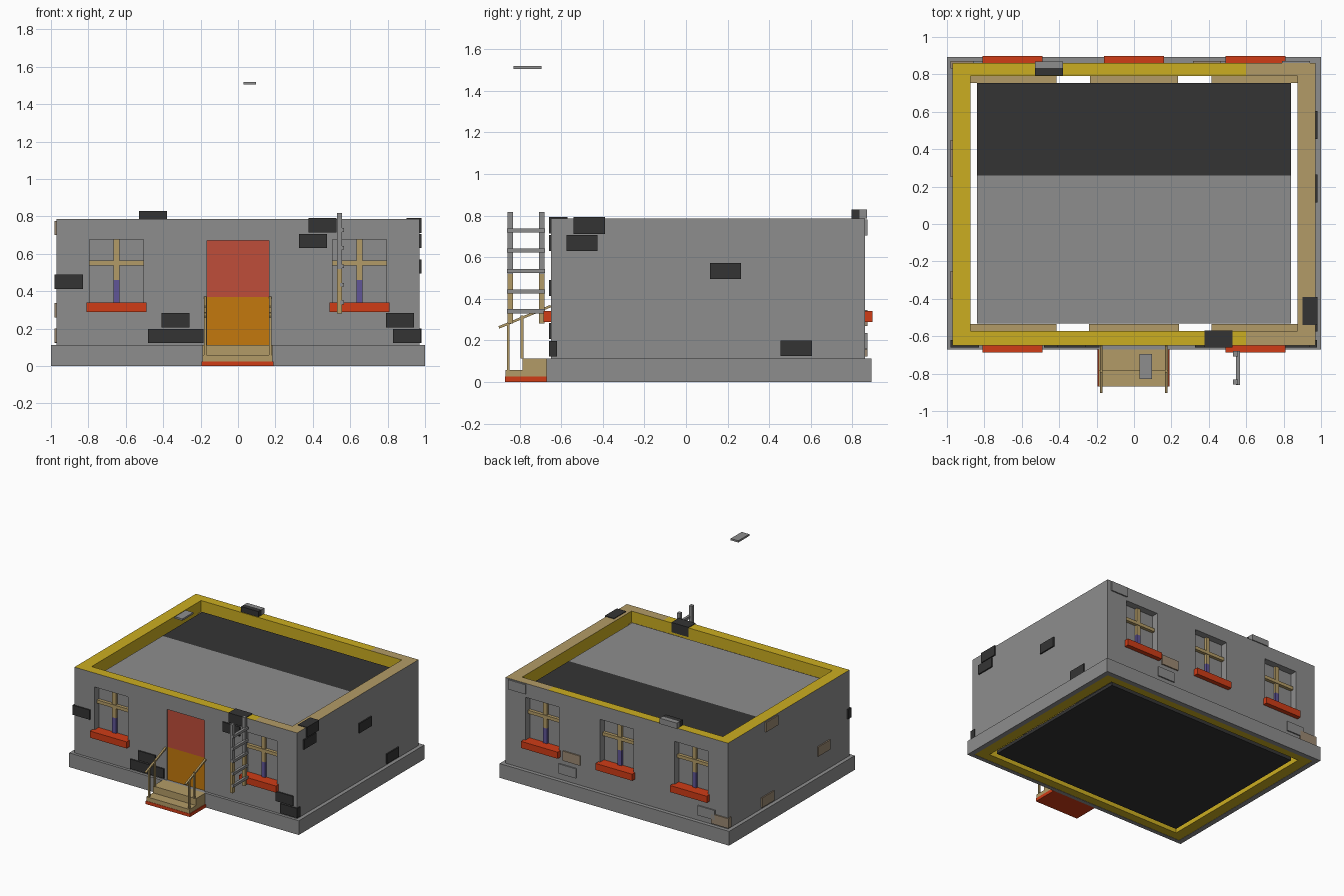
import bpy, bmesh, math
from mathutils import Vector

if "Cube" in bpy.data.objects:
    bpy.data.objects.remove(bpy.data.objects["Cube"])


def mat(name, r, g, b):
    m = bpy.data.materials.new(name)
    m.diffuse_color = (r, g, b, 1)
    m.use_nodes = True
    m.node_tree.nodes["Principled BSDF"].inputs["Base Color"].default_value = m.diffuse_color
    return m


GREY = mat("stone grey", .27, .27, .27)
DARK = mat("dark grey", .034, .034, .034)
YELLOW = mat("yellow", .60, .42, .015)
TAN = mat("tan", .45, .33, .135)
SILL = mat("sill red", .63, .045, .008)
RED = mat("door red", .52, .075, .042)
ORANGE = mat("door orange", .55, .19, .004)
PURPLE = mat("purple", .115, .09, .31)
TAUPE = mat("taupe", .33, .25, .17)


def add_box(bm, x0, x1, y0, y1, z0, z1):
    vs = bmesh.ops.create_cube(bm, size=1)["verts"]
    for v in vs:
        v.co = ((x0 + x1) / 2 + v.co.x * (x1 - x0),
                (y0 + y1) / 2 + v.co.y * (y1 - y0),
                (z0 + z1) / 2 + v.co.z * (z1 - z0))


def finish(name, bm, *mats):
    me = bpy.data.meshes.new(name)
    bm.to_mesh(me)
    bm.free()
    for m in mats:
        me.materials.append(m)
    ob = bpy.data.objects.new(name, me)
    bpy.context.collection.objects.link(ob)
    return ob


def boxes(name, m, *dims):
    bm = bmesh.new()
    for d in dims:
        add_box(bm, *d)
    return finish(name, bm, m)


def ring(name, outer, inner, z0, z1, *mats):
    """Rectangular wall ring from two (x0, x1, y0, y1) outlines."""
    bm = bmesh.new()
    loops = []
    for (x0, x1, y0, y1) in (outer, inner):
        for z in (z0, z1):
            loops.append([bm.verts.new((x, y, z)) for x, y in
                          ((x0, y0), (x1, y0), (x1, y1), (x0, y1))])
    ob_, ot, ib, it = loops
    for a, b in ((ob_, ot), (ot, it), (it, ib), (ib, ob_)):
        for i in range(4):
            j = (i + 1) % 4
            bm.faces.new((a[i], a[j], b[j], b[i]))
    bmesh.ops.recalc_face_normals(bm, faces=bm.faces)
    return finish(name, bm, *mats)


WX, WF, WB = .97, -.65, .862           # outer wall planes
IX, IF, IB = .875, -.572, .79          # inner wall planes
TOP = .787
WINDOWS = [(-.65, -1), (.65, -1), (-.65, 1), (0, 1), (.65, 1)]   # x, side

# Foundation and hollow walls
ring("foundation", (-1, 1, -.672, .892), (-.96, .96, -.64, .852), 0, .112, GREY)
walls = ring("walls", (-WX, WX, WF, WB), (-IX, IX, IF, IB), .002, TOP, GREY, YELLOW, TAN)

# Window and door openings
bm = bmesh.new()
for x, s in WINDOWS:
    y0, y1 = (-.7, -.5) if s < 0 else (.7, .95)
    add_box(bm, x - .145, x + .145, y0, y1, .335, .677)
add_box(bm, -.165, .165, -.75, -.5, .112, .67)
cutter = finish("opening_cutter", bm, GREY)
cutter.hide_render = True
mod = walls.modifiers.new("openings", "BOOLEAN")
mod.object = cutter
mod.operation = "DIFFERENCE"
mod.solver = "EXACT"
bpy.context.view_layer.objects.active = walls
bpy.ops.object.modifier_apply(modifier=mod.name)
bpy.data.objects.remove(cutter)

# Wall colours: grey outside, yellow inside and on top, tan on top at the right end
bm = bmesh.new()
bm.from_mesh(walls.data)
bmesh.ops.bisect_plane(bm, geom=bm.verts[:] + bm.edges[:] + bm.faces[:],
                       plane_co=(.6, 0, 0), plane_no=(1, 0, 0))
bmesh.ops.triangulate(bm, faces=bm.faces)
for f in bm.faces:
    c, n = f.calc_center_median(), f.normal
    inner = abs(c.x) < IX + .002 and IF - .002 < c.y < IB + .002
    f.material_index = 0
    if inner or c.z < .01:
        f.material_index = 1
    elif n.z > .5 and c.z > TOP - .01:
        f.material_index = 2 if c.x > .6 else 1
bm.to_mesh(walls.data)
bm.free()

# Roof panel in two colours, and the floor
boxes("roof_front", GREY, (-.84, .84, -.532, .26, .70, .72))
boxes("roof_back", DARK, (-.84, .84, .26, .755, .70, .72))
boxes("floor", DARK, (-.84, .84, -.532, .755, .004, .03))

# Windows: pane, glazing bars, sill and inner casing
for i, (x, s) in enumerate(WINDOWS):
    face, back = (WF, IF) if s < 0 else (WB, IB)

    def span(a, b):                    # depths measured outwards from the wall
        return tuple(sorted((face + s * a, face + s * b)))
    boxes(f"window_pane_{i}", GREY, (x - .15, x + .15, *span(-.065, -.055), .33, .68))
    boxes(f"window_bar_{i}", TAN,
          (x - .016, x + .016, *span(-.055, -.035), .46, .677),
          (x - .145, x + .145, *span(-.055, -.03), .538, .564))
    boxes(f"window_lower_bar_{i}", PURPLE, (x - .016, x + .016, *span(-.055, -.035), .335, .46))
    boxes(f"window_sill_{i}", SILL, (x - .16, x + .16, *span(-.05, .036), .288, .34))
    y0, y1 = sorted((back, back + -s * .037))
    boxes(f"window_casing_{i}", TAN, (x - .235, x + .235, y0, y1, .28, .698))

# Door
boxes("door_upper", RED, (-.165, .165, -.64, -.60, .37, .67))
boxes("door_lower", ORANGE, (-.165, .165, -.64, -.60, .112, .37))
boxes("door_casing", TAN, (-.24, .24, IF, -.535, .1, .698))

# Steps with railings on both sides
boxes("step_base", SILL, (-.195, .19, -.87, -.66, 0, .025))
boxes("steps", TAN, (-.19, .185, -.868, -.785, .025, .058), (-.19, .185, -.787, -.66, .025, .112))
for name, x in (("left", -.175), ("right", .172)):
    boxes(f"railing_posts_{name}", TAN, (x - .006, x + .006, -.862, -.848, .058, .285),
          (x - .006, x + .006, -.795, -.781, .112, .32))
    bm = bmesh.new()
    a, b = Vector((x, -.9, .262)), Vector((x, -.65, .365))
    add_box(bm, -.007, .007, -(b - a).length / 2, (b - a).length / 2, -.006, .006)
    ang = math.atan2(b.z - a.z, b.y - a.y)
    rail = finish(f"handrail_{name}", bm, TAN)
    rail.rotation_euler = (ang, 0, 0)
    rail.location = (a + b) / 2

# Ladder, tan below and grey above
for name, m, z0, z1 in (("lower", TAN, .28, .52), ("upper", GREY, .52, .818)):
    boxes(f"ladder_rails_{name}", m, *[(.53, .555, y - .014, y + .014, z0, z1) for y in (-.845, -.694)])
boxes("ladder_rungs", GREY, *[(.545, .566, -.862, -.678, z - .01, z + .01)
                              for z in (.34, .435, .534, .632, .728)])

# Floating slab
boxes("floating_slab", GREY, (.03, .096, -.83, -.694, 1.506, 1.52))

# Loose bricks: lower corner along each wall and height
W, H, P = .15, .076, .01
FRONT = [(-.98, .413), (-.41, .207), (-.48, .122), (-.335, .122), (.325, .63), (.79, .207), (.828, .122)]
RIGHT = [(-.575, .63), (.115, .495), (.455, .124)]
LEFT = [(-.40, .26), (.30, .125), (.25, .70)]
BACK_GREY = [(.79, .705), (.35, .16), (-.86, .155)]
BACK_TAUPE = [(.315, .27), (-.98, .122)]
boxes("front_bricks", DARK, *[(u, u + W, WF - P, WF + .03, z, z + H) for u, z in FRONT])
boxes("right_bricks", DARK, *[(WX - .03, WX + P, u, u + W, z, z + H) for u, z in RIGHT])
boxes("left_bricks", TAUPE, *[(-WX - P, -WX + .03, u, u + W, z, z + H) for u, z in LEFT])
boxes("back_grey_bricks", GREY, *[(u, u + W, WB - .03, WB + P, z, z + H) for u, z in BACK_GREY])
boxes("back_taupe_bricks", TAUPE, *[(u, u + W, WB - .03, WB + P, z, z + H) for u, z in BACK_TAUPE])
boxes("top_bricks", DARK, (.378, .526, WF - P, -.57, .715, .792), (.9, WX + P, -.54, -.39, .712, .792),
      (-.53, -.38, .795, .835, .785, .83))
boxes("top_brick_back_half", GREY, (-.53, -.38, .835, .87, .785, .83))
